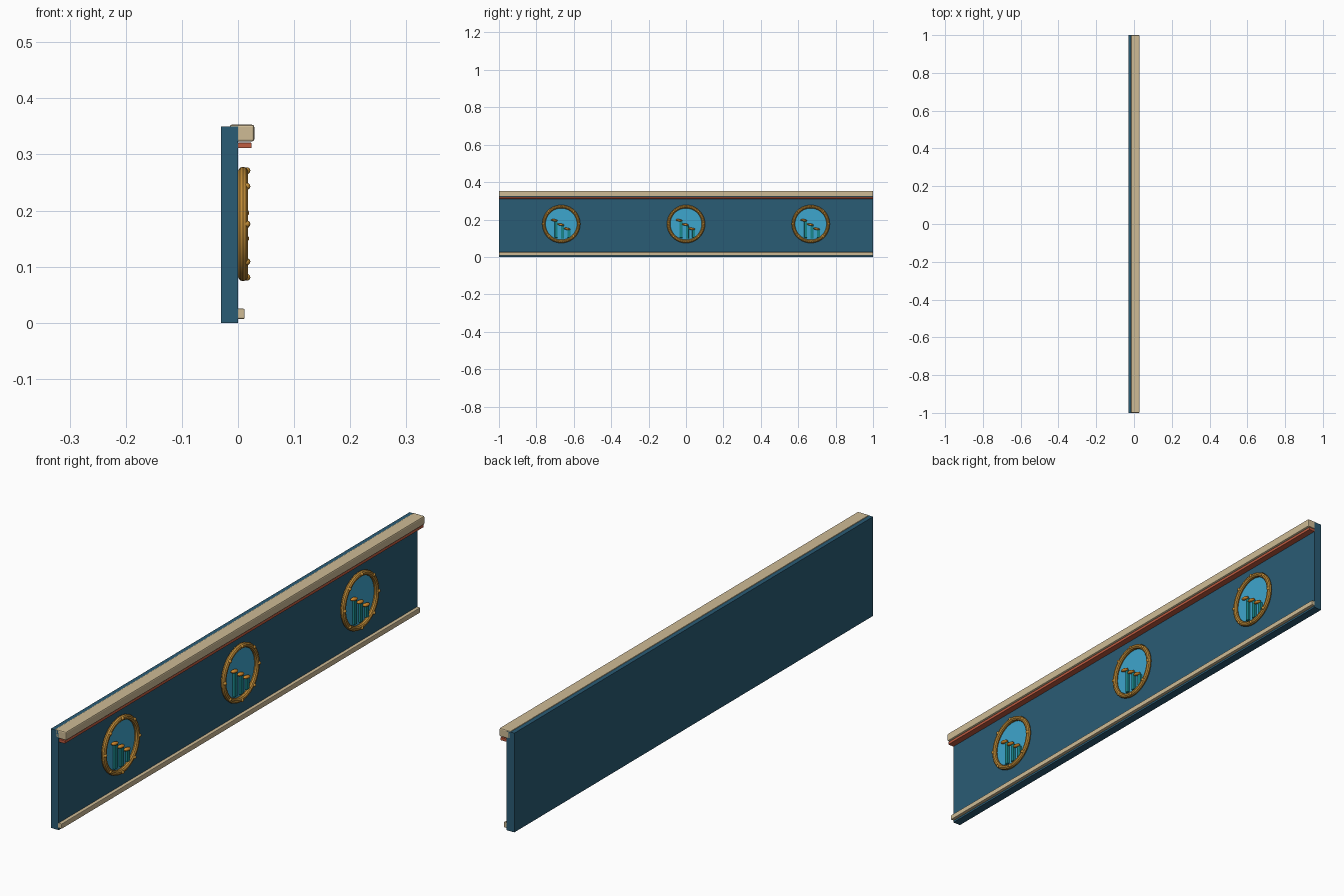
import bpy
from math import cos, sin, pi, radians

cube = bpy.data.objects.get("Cube")
if cube:
    bpy.data.objects.remove(cube, do_unlink=True)


def material(name, srgb):
    m = bpy.data.materials.new(name)
    m.use_nodes = True
    col = [(c / 255) ** 2.2 for c in srgb] + [1]
    m.diffuse_color = col
    m.node_tree.nodes["Principled BSDF"].inputs["Base Color"].default_value = col
    return m


BLUE = material("deep blue", (46, 92, 116))
CREAM = material("cream stone", (205, 186, 148))
RED = material("terracotta", (190, 92, 66))
GOLD = material("gold", (190, 138, 58))
SKY = material("sky blue", (64, 164, 204))
TEAL = material("teal green", (32, 134, 138))
ORANGE = material("amber", (216, 140, 48))


def finish(name, mat, smooth=True):
    ob = bpy.context.object
    ob.name = name
    ob.data.materials.append(mat)
    if smooth:
        bpy.ops.object.shade_smooth_by_angle(angle=radians(35))
    return ob


def box(name, mat, x, y, z, bevel=0):
    # x, y and z are (low, high) ranges
    bpy.ops.mesh.primitive_cube_add(size=1, location=[sum(r) / 2 for r in (x, y, z)])
    ob = bpy.context.object
    ob.scale = [r[1] - r[0] for r in (x, y, z)]
    bpy.ops.object.transform_apply(location=False, rotation=False)
    if bevel:
        mod = ob.modifiers.new("Bevel", "BEVEL")
        mod.width, mod.segments = bevel, 2
    return finish(name, mat, False)


# Wall panel and long trims
LONG = (-1, 1)
box("wall_panel", BLUE, (-0.03, 0), LONG, (0, 0.35))
box("top_cap", CREAM, (-0.015, 0.029), LONG, (0.323, 0.353), 0.004)
box("under_cap_strip", RED, (0, 0.024), LONG, (0.311, 0.321), 0.001)
box("bottom_trim", CREAM, (-0.004, 0.012), LONG, (0.007, 0.025), 0.002)

# Round medallions
ZC = 0.176
for i, yc in enumerate((-0.667, 0, 0.667)):
    bpy.ops.mesh.primitive_cylinder_add(vertices=48, radius=0.092, depth=0.006,
                                        location=(0.001, yc, ZC), rotation=(0, pi / 2, 0))
    finish(f"medallion_disc_{i}", SKY)
    bpy.ops.mesh.primitive_torus_add(major_segments=48, minor_segments=10, major_radius=0.093,
                                     minor_radius=0.009, location=(0.009, yc, ZC),
                                     rotation=(0, pi / 2, 0))
    finish(f"medallion_ring_{i}", GOLD)

    # Studs around the ring
    for k in range(8):
        a = k * pi / 4
        bpy.ops.mesh.primitive_uv_sphere_add(segments=12, ring_count=8, radius=0.006, location=(
            0.016, yc + 0.095 * cos(a), ZC + 0.095 * sin(a)))
        finish(f"ring_stud_{i}_{k}", GOLD)

    # Stems with tilted flower heads, stepping down
    for k in range(3):
        y, z = yc - 0.037 + 0.034 * k, 0.196 - 0.023 * k
        box(f"stem_{i}_{k}", TEAL, (0.002, 0.012), (y + 0.002, y + 0.018),
            (0.098 + 0.004 * abs(k - 1), z - 0.006), 0.002)
        bpy.ops.mesh.primitive_uv_sphere_add(segments=16, ring_count=8, radius=1,
                                             location=(0.012, y, z), rotation=(radians(-8), 0, 0))
        bpy.context.object.scale = (0.008, 0.018, 0.006)
        finish(f"flower_head_{i}_{k}", ORANGE)
